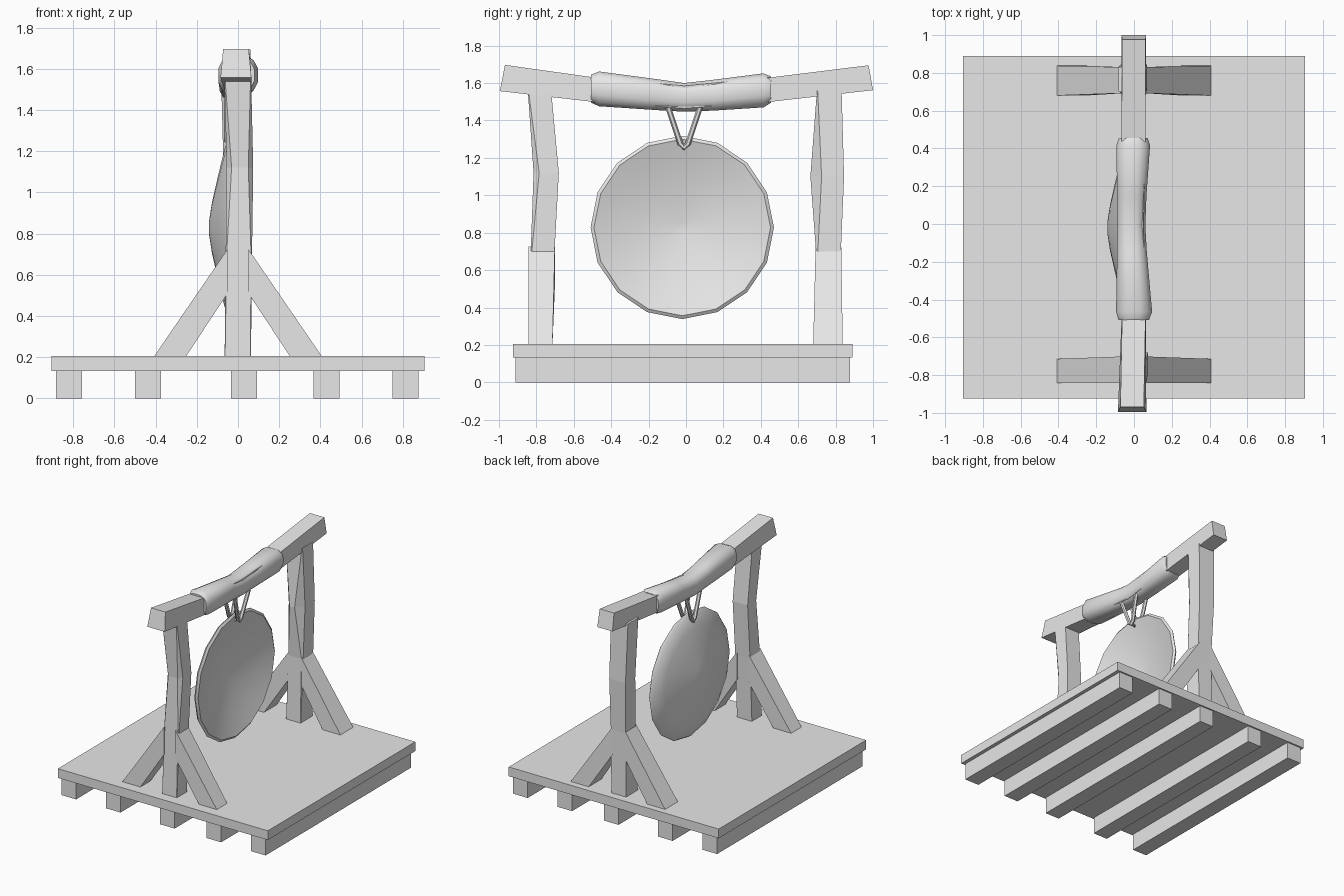
import bpy, bmesh, math
from mathutils import Vector

if "Cube" in bpy.data.objects:
    bpy.data.objects.remove(bpy.data.objects["Cube"])

grey = bpy.data.materials.new("plain_grey")
grey.diffuse_color = (0.8, 0.8, 0.8, 1)
grey.use_nodes = True
grey.node_tree.nodes["Principled BSDF"].inputs["Base Color"].default_value = grey.diffuse_color


def finish(name, bm, smooth=None):
    bmesh.ops.recalc_face_normals(bm, faces=bm.faces)
    me = bpy.data.meshes.new(name)
    bm.to_mesh(me)
    bm.free()
    ob = bpy.data.objects.new(name, me)
    bpy.context.collection.objects.link(ob)
    me.materials.append(grey)
    if smooth:
        bpy.ops.object.select_all(action='DESELECT')
        ob.select_set(True)
        bpy.context.view_layer.objects.active = ob
        bpy.ops.object.shade_smooth_by_angle(angle=math.radians(smooth))
    return ob


def loft(name, rings, smooth=None):
    """Skin equal-length rings of points and cap both ends."""
    bm = bmesh.new()
    vs = [[bm.verts.new(p) for p in r] for r in rings]
    n = len(vs[0])
    for a, b in zip(vs, vs[1:]):
        for i in range(n):
            bm.faces.new((a[i], a[(i + 1) % n], b[(i + 1) % n], b[i]))
    bm.faces.new(vs[0])
    bm.faces.new(vs[-1])
    return finish(name, bm, smooth)


def box(name, x0, x1, y0, y1, z0, z1):
    return loft(name, [[(x0, y0, z), (x1, y0, z), (x1, y1, z), (x0, y1, z)] for z in (z0, z1)])


# Platform and its runners
box("platform", -0.905, 0.905, -0.925, 0.89, 0.133, 0.205)
for x in (-0.82, -0.437, 0.03, 0.43, 0.813):
    box("runner", x - 0.063, x + 0.063, -0.912, 0.878, 0, 0.134)


# Rough-hewn posts: rectangles whose front corners are chipped midway up
def post(name, sections):
    rings = []
    for z, x0, x1, y0, y1, c in sections:
        d = c * 0.8
        rings.append([(x0 + d, y0, z), (x1 - d, y0, z), (x1, y0 + c, z),
                      (x1, y1, z), (x0, y1, z), (x0, y0 + c, z)])
    loft(name, rings)


post("front_post", [(0.2, -0.065, 0.063, -0.843, -0.718, 0.003),
                    (0.7, -0.06, 0.068, -0.83, -0.703, 0.006),
                    (1.12, -0.055, 0.074, -0.815, -0.68, 0.03),
                    (1.55, -0.066, 0.064, -0.845, -0.72, 0.004)])
post("back_post", [(0.2, -0.063, 0.063, 0.68, 0.828, 0.003),
                   (0.7, -0.06, 0.068, 0.695, 0.828, 0.01),
                   (1.1, -0.07, 0.07, 0.665, 0.845, 0.06),
                   (1.56, -0.082, 0.064, 0.70, 0.832, 0.004)])

# Diagonal braces, two at each post
for label, low, high in (("front", (-0.842, -0.714), (-0.842, -0.701)),
                         ("back", (0.68, 0.838), (0.693, 0.83))):
    for s in (-1, 1):
        rings = []
        for (xa, za), (xb, zb), (y0, y1) in (((0.255, 0.2), (0.41, 0.2), low),
                                             ((0.05, 0.51), (0.05, 0.725), high)):
            rings.append([(s * xa, y0, za), (s * xb, y0, zb), (s * xb, y1, zb), (s * xa, y1, za)])
        loft(label + "_brace", rings)

# Sagging crossbeam with slanted ends: y at bottom, y at top, half widths, heights
beam = [(-0.995, -0.968, -0.085, 0.065, 0.013, 1.557, 1.697),
        (-0.5, -0.49, -0.066, 0.064, 0.003, 1.50, 1.63),
        (-0.01, -0.01, -0.06, 0.05, 0, 1.465, 1.585),
        (0.45, 0.45, -0.066, 0.06, 0, 1.50, 1.63),
        (1.0, 0.976, -0.066, 0.064, 0.003, 1.562, 1.695)]
loft("crossbeam", [[(x0, yb, z0), (x1, yb, z0), (x1 - t, yt, z1), (x0 + t, yt, z1)]
                   for yb, yt, x0, x1, t, z0, z1 in beam])

# Rounded wrapping round the middle of the beam: y, x range, z range
wrap = [(-0.507, -0.082, 0.08, 1.495, 1.645), (-0.465, -0.095, 0.096, 1.476, 1.662),
        (-0.15, -0.09, 0.068, 1.455, 1.62), (-0.01, -0.09, 0.06, 1.447, 1.60),
        (0.15, -0.09, 0.066, 1.453, 1.618), (0.415, -0.093, 0.085, 1.47, 1.652),
        (0.455, -0.08, 0.072, 1.495, 1.635)]
rings = []
for y, x0, x1, z0, z1 in wrap:
    ring = []
    for i in range(12):
        a = math.tau * (i + 0.5) / 12
        # superellipse gives a rounded square section
        c, s = [math.copysign(abs(v) ** 0.75, v) for v in (math.cos(a), math.sin(a))]
        ring.append(((x0 + x1) / 2 + c * (x1 - x0) / 2 / 0.975, y,
                     (z0 + z1) / 2 + s * (z1 - z0) / 2 / 0.975))
    rings.append(ring)
loft("beam_wrap", rings, 40)

# Dished sixteen-sided gong, bulging to -x
profile = [(0.03, -0.141), (0.12, -0.127), (0.24, -0.1), (0.38, -0.066), (0.475, -0.03),
           (0.49, -0.012), (0.472, 0.0), (0.37, -0.035), (0.23, -0.072), (0.03, -0.11)]
loft("gong", [[(x, -0.02 + r * math.cos(math.tau * i / 16), 0.828 + r * math.sin(math.tau * i / 16))
               for i in range(16)] for r, x in profile], 35)


# Hanging cords
def cord(name, points, r):
    pts = [Vector(p) for p in points]
    rings = []
    for i, p in enumerate(pts):
        d = (pts[min(i + 1, len(pts) - 1)] - pts[max(i - 1, 0)]).normalized()
        u = d.cross(Vector((1, 0.01, 0))).normalized()
        v = d.cross(u)
        rings.append([p + r * (u * math.cos(k * math.tau / 6) + v * math.sin(k * math.tau / 6))
                      for k in range(6)])
    loft(name, rings, 40)


for x_top, x_low in ((0.04, 0.02), (-0.055, -0.055)):
    cord("hanging_cord", [(x_top, -0.095, 1.47), (x_low, -0.03, 1.275), (x_low, -0.01, 1.255),
                          (x_low, 0.01, 1.275), (x_top, 0.075, 1.47)], 0.015)
cord("cord_knot", [(-0.06, -0.01, 1.262), (-0.02, -0.012, 1.258), (0.025, -0.01, 1.262)], 0.017)
